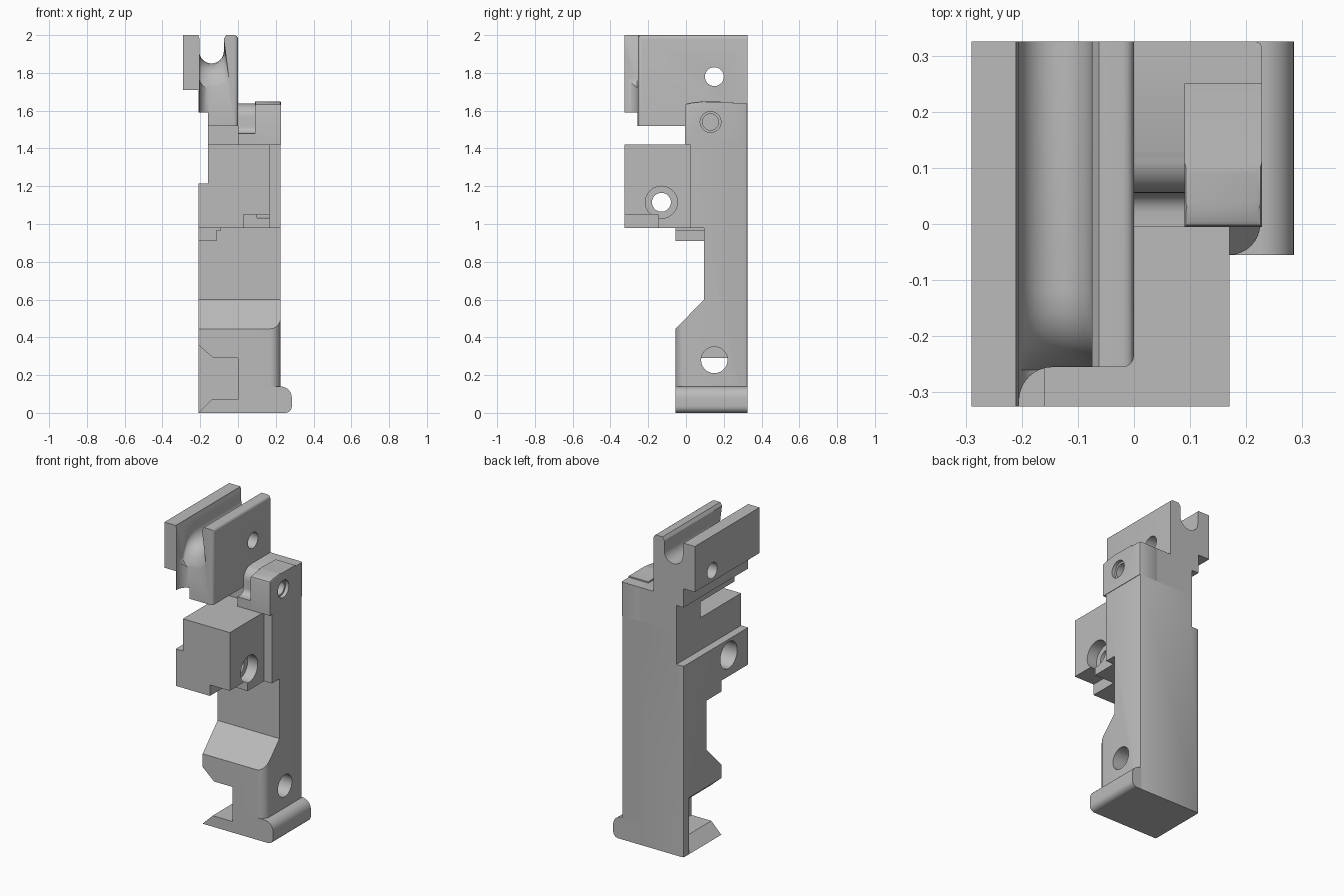
import bpy, bmesh, math
from mathutils import Vector

if "Cube" in bpy.data.objects:
    bpy.data.objects.remove(bpy.data.objects["Cube"], do_unlink=True)

GREY = (0.5, 0.5, 0.5, 1)
grey = bpy.data.materials.new("plain_grey")
grey.diffuse_color = GREY
grey.use_nodes = True
grey.node_tree.nodes["Principled BSDF"].inputs["Base Color"].default_value = GREY


def place(axis, a, b, d):
    return Vector({"x": (d, a, b), "y": (a, d, b), "z": (a, b, d)}[axis])


def loft(name, sections, axis, bevel=None, width=0.01):
    """Closed solid through equal-sized 2D sections [(depth, points), ...]."""
    bm = bmesh.new()
    rings = [[bm.verts.new(place(axis, a, b, d)) for a, b in pts] for d, pts in sections]
    bm.faces.new(rings[0])
    bm.faces.new(rings[-1])
    for r, s in zip(rings, rings[1:]):
        for i in range(len(r)):
            j = (i + 1) % len(r)
            bm.faces.new((r[i], r[j], s[j], s[i]))
    bmesh.ops.recalc_face_normals(bm, faces=bm.faces)
    if bevel:
        edges = [e for e in bm.edges if bevel(*(v.co for v in e.verts))]
        bmesh.ops.bevel(bm, geom=edges, offset=width, segments=2, profile=0.5, affect="EDGES")
    mesh = bpy.data.meshes.new(name)
    bm.to_mesh(mesh)
    bm.free()
    mesh.materials.append(grey)
    ob = bpy.data.objects.new(name, mesh)
    bpy.context.collection.objects.link(ob)
    return ob


def prism(name, pts, axis, lo, hi, **kw):
    return loft(name, [(lo, pts), (hi, pts)], axis, **kw)


def box(name, x, y, z, **kw):
    return prism(name, [(x[0], y[0]), (x[1], y[0]), (x[1], y[1]), (x[0], y[1])], "z", *z, **kw)


def arc(ca, cb, r, start, end, n=8):
    steps = [math.radians(start + (end - start) * i / n) for i in range(n + 1)]
    return [(ca + r * math.cos(t), cb + r * math.sin(t)) for t in steps]


def bore(y, z, r, lo, hi):
    return prism("bore_cutter", arc(y, z, r, 0, 350, 35), "x", lo, hi)


def cut(target, *cutters):
    for c in cutters:
        c.hide_render = True
        m = target.modifiers.new("cut", "BOOLEAN")
        m.operation, m.solver, m.object = "DIFFERENCE", "EXACT", c
        bpy.context.view_layer.objects.active = target
        bpy.ops.object.modifier_apply(modifier=m.name)
        bpy.data.objects.remove(c, do_unlink=True)


def back_corner(a, b):
    return min(a.y, b.y) > 0.32 and abs(a.x - b.x) < 0.001


BACK = 0.325

# Upright body with slanted toe, side recess, dovetail notch and pin hole
body = prism("body", [(-0.055, 0), (BACK, 0), (BACK, 1.42), (0.02, 1.42), (0.02, 0.98),
                      (0.095, 0.98), (0.095, 0.6), (-0.055, 0.445)], "x", -0.21, 0.225,
             bevel=back_corner)
cut(body,
    box("recess_cutter", (-0.3, -0.16), (-0.1, 0.4), (1.215, 1.5)),
    prism("notch_cutter", [(-0.25, 0.395), (-0.13, 0.29), (0, 0.29), (0, 0.07),
                           (-0.14, 0.07), (-0.25, -0.04)], "y", -0.1, 0.27),
    prism("toe_round_cutter", arc(0.17, 0, 0.055, -90, 0) + [(0.3, 0), (0.3, -0.1), (0.17, -0.1)],
          "z", 0.14, 0.7),
    bore(0.15, 0.28, 0.07, -0.05, 0.3))

# Rounded side lip at the foot
prism("foot_lip", [(0.1, 0), (0.225, 0)] + arc(0.25, 0.035, 0.035, -90, 0, 5)
      + arc(0.225, 0.08, 0.06, 0, 90) + [(0.1, 0.14)], "y", -0.055, BACK)

# Front block with stepped side, lower corner pocket and counterbored hole
block = prism("front_block", [(-0.21, 0.98), (0.17, 0.98), (0.17, 1.42), (-0.16, 1.42),
                              (-0.16, 1.215), (-0.21, 1.215)], "y", -0.325, 0.03)
cut(block,
    box("pocket_cutter", (0.03, 0.3), (-0.4, -0.145), (0.9, 1.05)),
    bore(-0.13, 1.115, 0.05, -0.3, 0.3),
    bore(-0.13, 1.115, 0.085, 0.1, 0.3),
    bore(-0.13, 1.115, 0.085, -0.3, -0.08))

# Small stepped tab below the block
prism("lower_tab", [(-0.21, 0.91), (-0.115, 0.91), (-0.115, 0.965), (-0.09, 0.965),
                    (-0.09, 0.99), (-0.21, 0.99)], "y", -0.055, 0.1)

# Neck carrying the rail
box("neck", (-0.16, 0), (0.085, BACK), (1.41, 1.53))

# Grooved top rail
rail = prism("top_rail", [(-0.16, 1.52), (0, 1.52)] + arc(-0.02, 1.98, 0.02, 0, 90, 4)
             + [(-0.29, 2), (-0.29, 1.71), (-0.21, 1.71), (-0.21, 1.59), (-0.16, 1.59)],
             "y", -0.325, BACK)


def groove(drop):
    bottom = arc(-0.14, 1.915 - drop, 0.065, 180, 360, 16)
    bottom = [(x + 0.2 * drop * (x + 0.205) / 0.13, z) for x, z in bottom]
    return [(-0.21, 2.1), (-0.21, 1.995), (-0.205, 1.985)] + bottom + [
        (-0.075, 1.98), (-0.062, 2.0), (-0.062, 2.1)]


flare = [(0.4, 0), (-0.12, 0), (-0.16, 0.006), (-0.19, 0.02), (-0.215, 0.04),
         (-0.235, 0.07), (-0.25, 0.11), (-0.26, 0.14), (-0.4, 0.15)]
cut(rail,
    prism("rail_front_cutter", [(0.05, -0.4), (0.05, -0.235)]
          + arc(-0.02, -0.235, 0.02, 0, -90, 4)
          + arc(-0.145, -0.315, 0.06, 90, 180) + [(-0.205, -0.4)], "z", 1.4, 2.1),
    loft("groove_cutter", [(y, groove(d)) for y, d in flare], "y"),
    bore(0.15, 1.78, 0.05, -0.4, 0.1))

# Clip seat with ledge and rounded shoulder
prism("clip_seat", [(-0.005, 1.42), (BACK, 1.42), (BACK, 1.637), (0.13, 1.637)]
      + arc(0.125, 1.565, 0.07, 90, 180) + arc(0.02, 1.515, 0.035, 0, -90, 5)
      + [(-0.005, 1.48)], "x", 0, 0.1)

# Side clip with pin hole
clip = prism("side_clip", [(-0.005, 1.42), (BACK, 1.42), (BACK, 1.637), (0.25, 1.637),
                           (0.25, 1.645), (0.1, 1.65), (0.03, 1.643), (-0.005, 1.635)],
             "x", 0.09, 0.228,
             bevel=lambda a, b: min(a.z, b.z) > 1.6 and a.y < 0.24 and b.y < 0.24
             or back_corner(a, b))
cut(clip, bore(0.13, 1.54, 0.055, 0.205, 0.3), bore(0.13, 1.54, 0.043, 0.12, 0.3))

# Smooth shading that keeps the machined edges sharp
for ob in bpy.context.scene.objects:
    ob.select_set(ob.type == "MESH")
bpy.context.view_layer.objects.active = body
bpy.ops.object.shade_smooth_by_angle(angle=math.radians(30))
